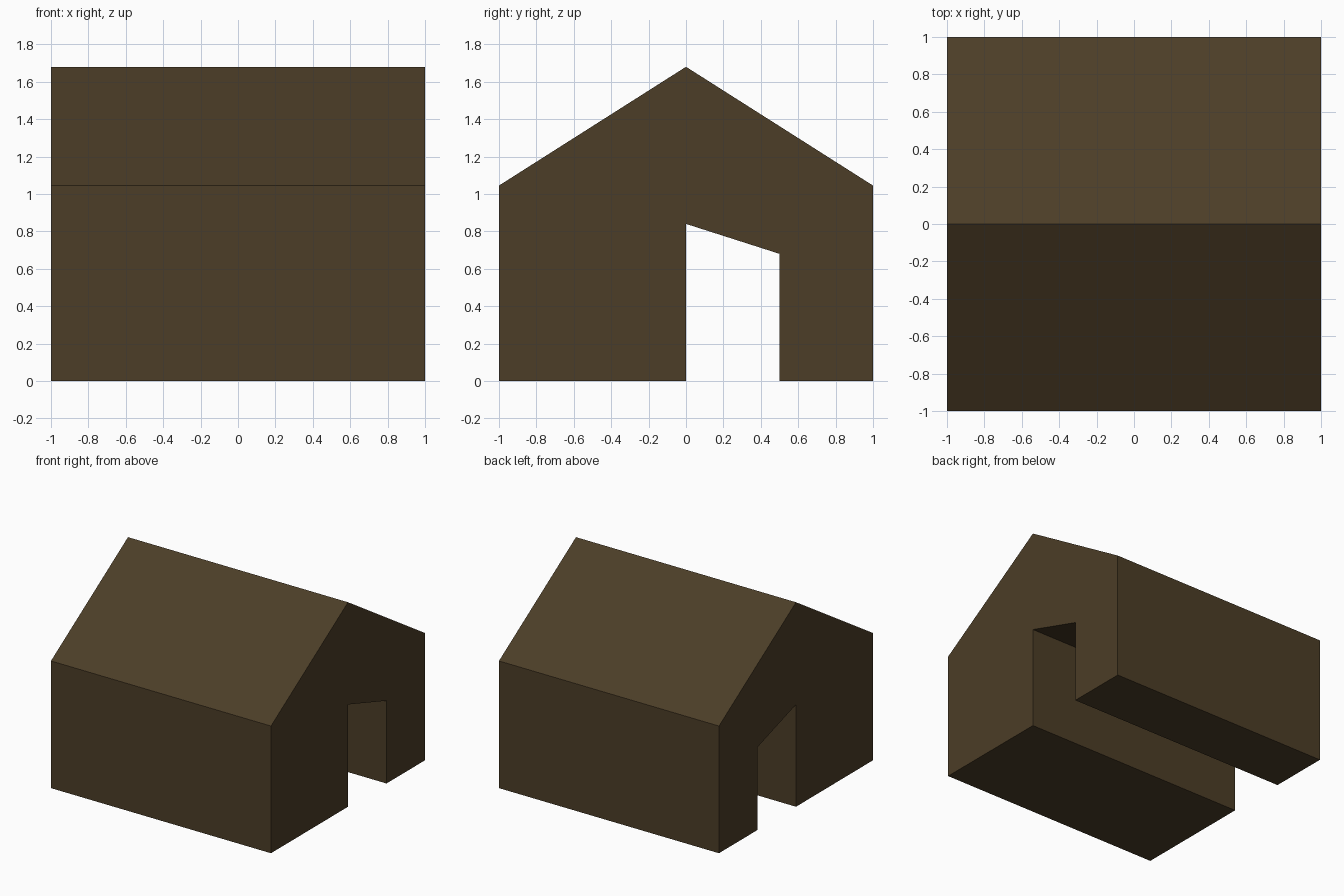
import bpy, bmesh
from mathutils import Vector

if "Cube" in bpy.data.objects:
    bpy.data.objects.remove(bpy.data.objects["Cube"])

# Single dark brown colour
brown = bpy.data.materials.new("dark brown")
brown.diffuse_color = (0.072, 0.047, 0.020, 1.0)
brown.use_nodes = True
brown.node_tree.nodes["Principled BSDF"].inputs["Base Color"].default_value = brown.diffuse_color

# Gabled house outline in (y, z), with an off-centre slanted passage
profile = [(-1, 0), (0, 0), (0, 0.84), (0.5, 0.68), (0.5, 0),
           (1, 0), (1, 1.045), (0, 1.68), (-1, 1.045)]


def extrude_profile(name, points, x0, x1, material):
    """Sweep a (y, z) outline along x into a closed flat-faced solid."""
    bm = bmesh.new()
    face = bm.faces.new([bm.verts.new((x0, y, z)) for y, z in points])
    out = bmesh.ops.extrude_face_region(bm, geom=[face], use_keep_orig=True)
    verts = [g for g in out["geom"] if isinstance(g, bmesh.types.BMVert)]
    bmesh.ops.translate(bm, verts=verts, vec=Vector((x1 - x0, 0, 0)))
    bmesh.ops.recalc_face_normals(bm, faces=bm.faces)
    mesh = bpy.data.meshes.new(name)
    bm.to_mesh(mesh)
    bm.free()
    mesh.materials.append(material)
    obj = bpy.data.objects.new(name, mesh)
    bpy.context.collection.objects.link(obj)
    return obj


# House body with pitched roof and through passage
extrude_profile("house_body", profile, -1, 1, brown)
